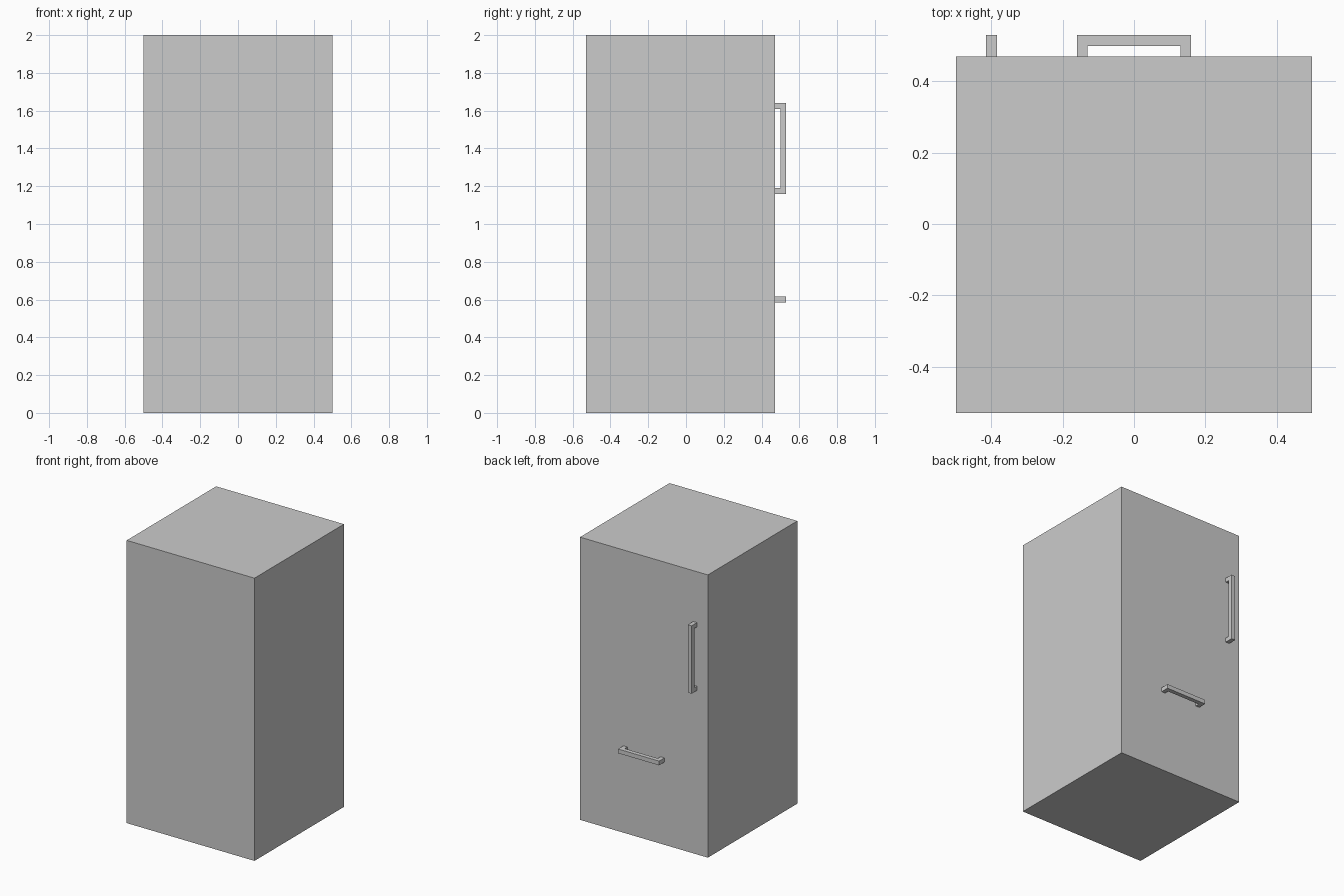
import bpy, bmesh
from mathutils import Matrix
from math import pi

if "Cube" in bpy.data.objects:
    bpy.data.objects.remove(bpy.data.objects["Cube"])

FACE_Y = 0.47   # door plane
BAR = 0.03      # handle bar thickness
REACH = 0.06    # handle projection


def add_object(name, bm):
    bmesh.ops.recalc_face_normals(bm, faces=bm.faces)
    mesh = bpy.data.meshes.new(name)
    bm.to_mesh(mesh)
    bm.free()
    obj = bpy.data.objects.new(name, mesh)
    bpy.context.collection.objects.link(obj)
    return obj


def handle(name, length, x, z, vertical=False):
    # U-shaped profile in the xy plane, extruded to a square bar
    h = length / 2
    profile = [(-h, 0), (-h, REACH), (h, REACH), (h, 0),
               (h - BAR, 0), (h - BAR, REACH - BAR),
               (-h + BAR, REACH - BAR), (-h + BAR, 0)]
    bm = bmesh.new()
    face = bm.faces.new([bm.verts.new((px, py, -BAR / 2)) for px, py in profile])
    result = bmesh.ops.extrude_face_region(bm, geom=[face], use_keep_orig=True)
    top = [v for v in result["geom"] if isinstance(v, bmesh.types.BMVert)]
    bmesh.ops.translate(bm, verts=top, vec=(0, 0, BAR))
    if vertical:
        bmesh.ops.transform(bm, matrix=Matrix.Rotation(pi / 2, 4, 'Y'), verts=bm.verts)
    obj = add_object(name, bm)
    obj.location = (x, FACE_Y, z)
    return obj


# Cabinet body
bm = bmesh.new()
bmesh.ops.create_cube(bm, size=1)
bmesh.ops.scale(bm, vec=(1, 1, 2), verts=bm.verts)
body = add_object("cabinet_body", bm)
body.location = (0, FACE_Y - 0.5, 1)

# Door handle and drawer handle
handle("door_handle", 0.48, -0.4, 1.40, vertical=True)
handle("drawer_handle", 0.32, 0, 0.60)
